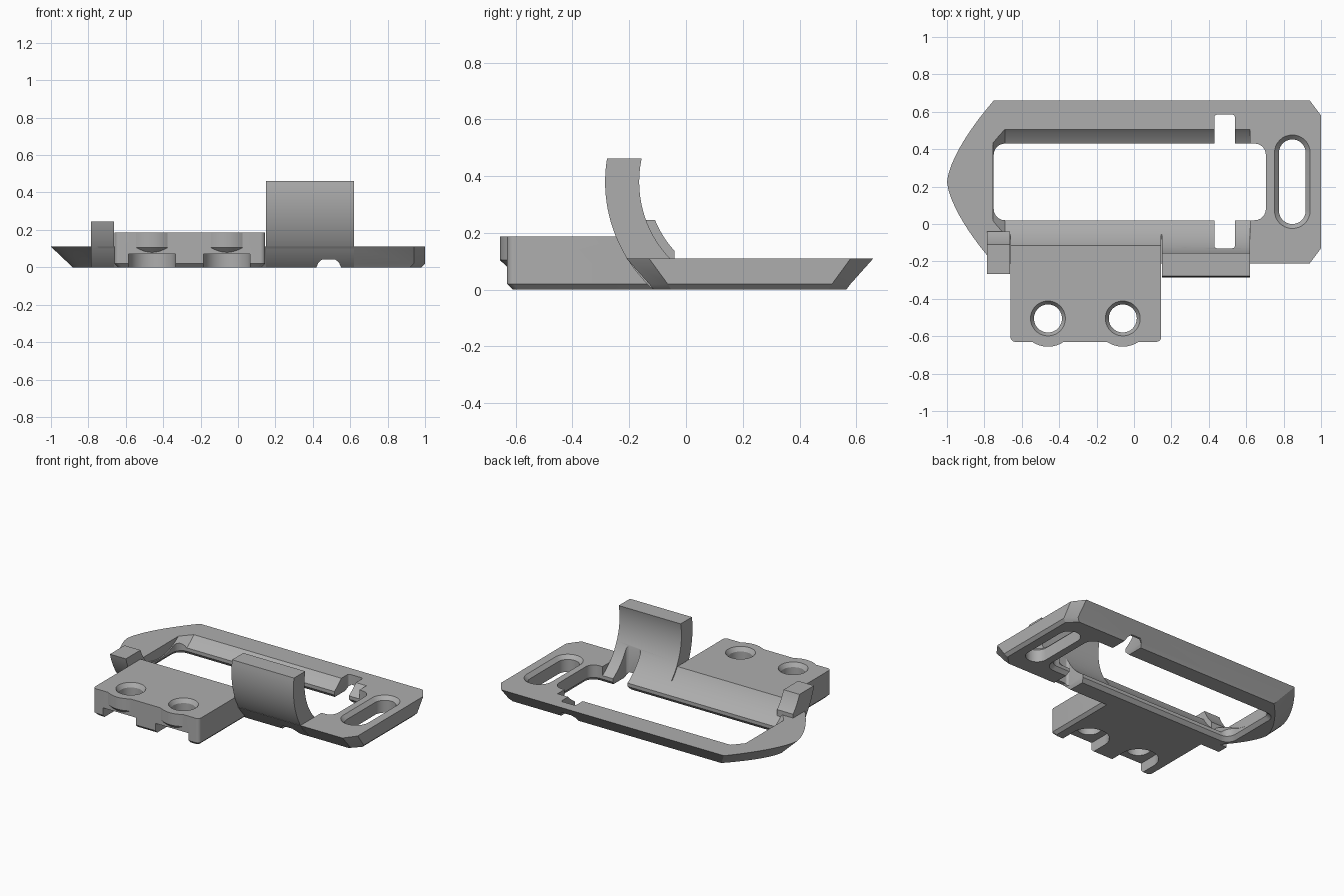
import bpy, bmesh, math
from math import sin, cos, pi, sqrt

if "Cube" in bpy.data.objects:
    bpy.data.objects.remove(bpy.data.objects["Cube"])

grey = bpy.data.materials.new("plain_grey")
grey.diffuse_color = (0.42, 0.42, 0.42, 1)
grey.use_nodes = True
grey.node_tree.nodes["Principled BSDF"].inputs["Base Color"].default_value = grey.diffuse_color
CY, CZ, R_IN, R_OUT = 0.225, 0.38, 0.39, 0.51   # axis of the cradle


def loft(name, rings):
    """Closed solid through rings of 3D points with equal counts."""
    bm = bmesh.new()
    vr = [[bm.verts.new(p) for p in r] for r in rings]
    n = len(vr[0])
    for a, b in zip(vr, vr[1:]):
        for i in range(n):
            j = (i + 1) % n
            bm.faces.new((a[i], a[j], b[j], b[i]))
    bm.faces.new(vr[0][::-1])
    bm.faces.new(vr[-1])
    bmesh.ops.recalc_face_normals(bm, faces=bm.faces)
    me = bpy.data.meshes.new(name)
    bm.to_mesh(me)
    bm.free()
    me.materials.append(grey)
    ob = bpy.data.objects.new(name, me)
    bpy.context.collection.objects.link(ob)
    return ob


def rrect(x0, x1, y0, y1, r, z, seg=6):
    """Rounded rectangle ring in XY."""
    pts = []
    for cx, cy, a0 in ((x1 - r, y1 - r, 0), (x0 + r, y1 - r, 1), (x0 + r, y0 + r, 2), (x1 - r, y0 + r, 3)):
        for k in range(seg + 1):
            a = (a0 + k / seg) * pi / 2
            pts.append((cx + r * cos(a), cy + r * sin(a), z))
    return pts


def circle(x, y, r, z, n=40):
    return [(x + r * cos(2 * pi * k / n), y + r * sin(2 * pi * k / n), z) for k in range(n)]


def box(name, x0, x1, y0, y1, z0, z1):
    return loft(name, [[(x0, y0, z), (x1, y0, z), (x1, y1, z), (x0, y1, z)] for z in (z0, z1)])


def arc_wall(name, x0, x1, r_in, z_top, y_end, n=20):
    """Piece of tube around the cradle axis, from z = 0 up to z_top."""
    def arc(r, a, b):
        return [(CY - r * cos(a + (b - a) * k / n), CZ + r * sin(a + (b - a) * k / n)) for k in range(n + 1)]
    outer = arc(R_OUT, math.asin((z_top - CZ) / R_OUT), math.asin(-CZ / R_OUT))
    inner = arc(r_in, -math.acos((CY - y_end) / r_in), math.asin((z_top - CZ) / r_in))
    prof = outer + [(y_end, 0)] + inner
    return loft(name, [[(x, y, z) for y, z in prof] for x in (x0, x1)])


def boolean(ob, tool, op):
    m = ob.modifiers.new("bool", 'BOOLEAN')
    m.operation, m.object, m.solver = op, tool, 'EXACT'
    dg = bpy.context.evaluated_depsgraph_get()
    me = bpy.data.meshes.new_from_object(ob.evaluated_get(dg))
    ob.modifiers.clear()
    ob.data = me
    bpy.data.objects.remove(tool)


# base plate: pointed bow on the left, clipped corners on the right
N = 20
top = [(0.94, 0.435), (1.0, 0.355), (1.0, -0.355), (0.94, -0.435)]
for k in range(N + 1):
    t = -1 + 2 * k / N
    top.append((-1 + 0.25 * abs(t) ** 1.5, 0.435 * t))


def plate_ring(z, sx, sy, cut):
    return [((x * sx if x < 0 else x - cut), CY + y * sy, z) for x, y in top]


body = loft("cradle_body", [plate_ring(0, 0.885, 0.78, 0.02), plate_ring(0.02, 0.905, 0.815, 0),
                            plate_ring(0.11, 1, 1, 0)])

# mounting block with bosses around the two screw holes
HOLES = (-0.46, -0.06)
HY = -0.505
block = loft("mounting_block", [rrect(-0.64, 0.125, -0.61, 0.03, 0.02, 0),
                                rrect(-0.66, 0.145, -0.63, 0.03, 0.025, 0.02),
                                rrect(-0.66, 0.145, -0.63, 0.03, 0.025, 0.187)])
boolean(body, block, 'UNION')
for hx in HOLES:
    boolean(body, loft("boss", [circle(hx, HY, 0.12, 0.075), circle(hx, HY, 0.151, 0.105),
                                circle(hx, HY, 0.151, 0.187)]), 'UNION')

# tall curved clip
boolean(body, arc_wall("curved_clip", 0.15, 0.62, R_IN - 0.005, 0.462, 0.03), 'UNION')

# cylindrical trough and window
trough = loft("trough_cutter", [[(x, CY + r * cos(2 * pi * k / 96), CZ + r * sin(2 * pi * k / 96)) for k in range(96)]
                                for x, r in ((-0.755, 0.34), (-0.69, R_IN), (0.62, R_IN))])
boolean(body, trough, 'DIFFERENCE')
window = loft("window_cutter", [rrect(-0.78, 0.73, -0.01, 0.46, 0.07, -0.01),
                                rrect(-0.75, 0.705, 0.02, 0.43, 0.06, 0.025),
                                rrect(-0.75, 0.705, 0.02, 0.43, 0.06, 0.3)])
boolean(body, window, 'DIFFERENCE')

# strap slot and the channel beneath it
boolean(body, loft("slot_cutter", [rrect(0.43, 0.54, -0.13, 0.585, 0.015, z) for z in (-0.02, 0.5)]), 'DIFFERENCE')
channel = [(0.41, -0.02), (0.43, 0.025), (0.45, 0.042), (0.52, 0.042), (0.54, 0.025), (0.56, -0.02)]
boolean(body, loft("channel_cutter", [[(x, y, z) for x, z in channel] for y in (-0.4, 0.8)]), 'DIFFERENCE')

# oblong hole at the right end, chamfered at the top
oblong = [rrect(0.775 - d, 0.918 + d, 0.0 - d, 0.452 + d, 0.071 + d, z, 8)
          for d, z in ((0, -0.02), (0, 0.085), (0.025, 0.111), (0.025, 0.13))]
boolean(body, loft("oblong_cutter", oblong), 'DIFFERENCE')

# screw holes with round pockets open to the front underneath
for hx in HOLES:
    boolean(body, loft("screw_cutter", [circle(hx, HY, r, z) for r, z in
                       ((0.075, -0.02), (0.075, 0.16), (0.094, 0.188), (0.094, 0.22))]), 'DIFFERENCE')
    pocket = [(hx - 0.125, -0.75), (hx + 0.125, -0.75)]
    pocket += [(hx + 0.125 * cos(k * pi / 20), HY + 0.125 * sin(k * pi / 20)) for k in range(21)]
    boolean(body, loft("pocket_cutter", [[(x, y, z) for x, y in pocket] for z in (-0.02, 0.07)]), 'DIFFERENCE')

# small curved post at the left
boolean(body, arc_wall("small_post", -0.785, -0.664, 0.36, 0.246, -0.04), 'UNION')

bpy.context.view_layer.objects.active = body
body.select_set(True)
bpy.ops.object.shade_smooth_by_angle(angle=math.radians(25))
